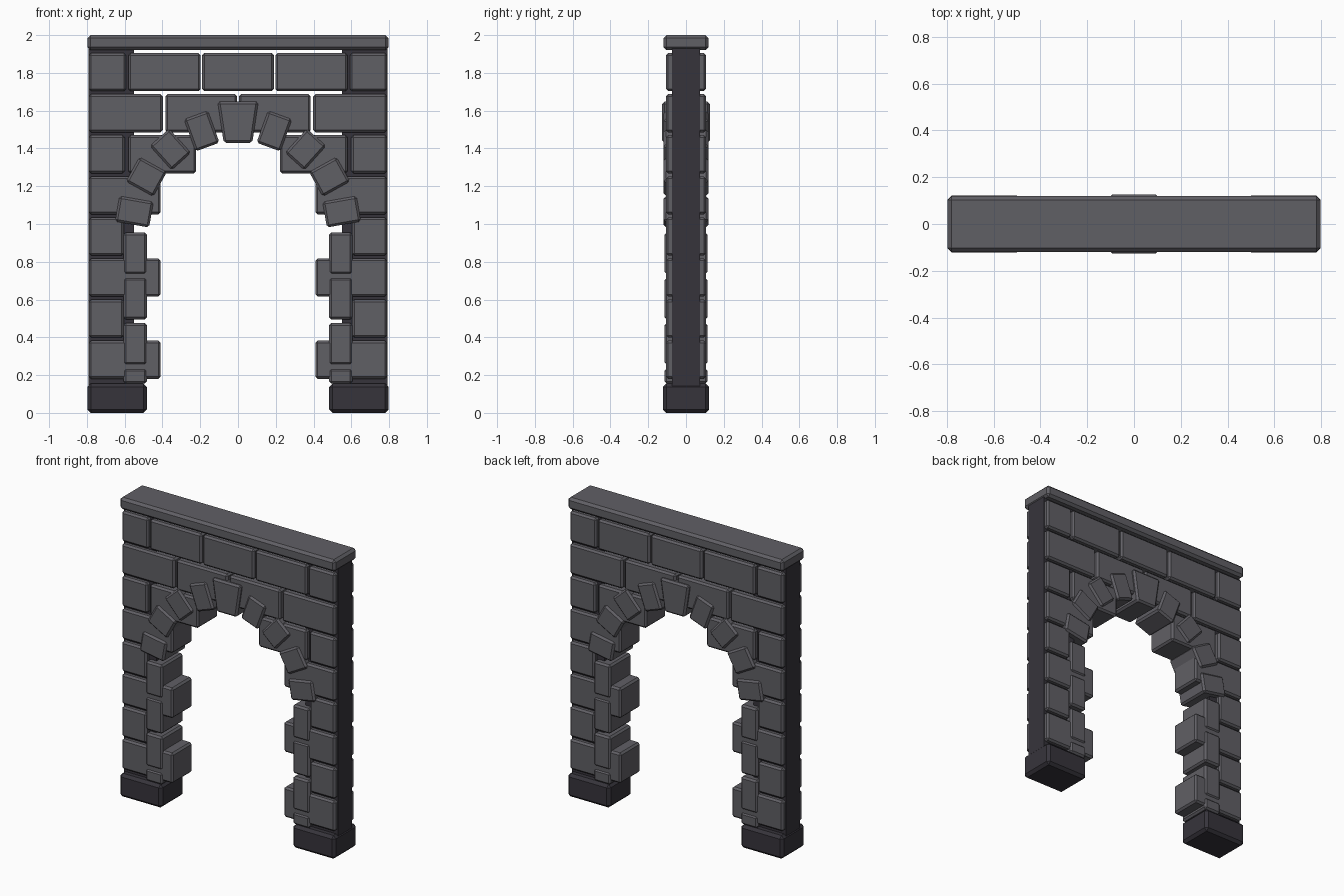
import bpy, bmesh, math
from mathutils import Matrix

if "Cube" in bpy.data.objects:
    bpy.data.objects.remove(bpy.data.objects["Cube"])


def material(name, rgb):
    m = bpy.data.materials.new(name)
    m.diffuse_color = (*rgb, 1)
    m.use_nodes = True
    m.node_tree.nodes["Principled BSDF"].inputs["Base Color"].default_value = m.diffuse_color
    return m


STONE = material("grey stone", (0.118, 0.115, 0.130))
DARK = material("dark stone", (0.037, 0.034, 0.044))


def block(name, x0, x1, z0, z1, depth, mat=STONE, bevel=0.012, tilt=0, taper=1):
    """Chamfered block; taper narrows the bottom, tilt leans it in the wall plane."""
    bm = bmesh.new()
    bmesh.ops.create_cube(bm, size=1)
    for v in bm.verts:
        v.co.x *= (x1 - x0) * (taper if v.co.z < 0 else 1)
        v.co.y *= 2 * depth
        v.co.z *= z1 - z0
    if bevel:
        bmesh.ops.bevel(bm, geom=bm.edges[:], offset=bevel, segments=1,
                        profile=0.5, affect='EDGES')
    place = Matrix.Translation(((x0 + x1) / 2, 0, (z0 + z1) / 2))
    bm.transform(place @ Matrix.Rotation(tilt, 4, 'Y'))
    mesh = bpy.data.meshes.new(name)
    bm.to_mesh(mesh)
    bm.free()
    mesh.materials.append(mat)
    ob = bpy.data.objects.new(name, mesh)
    bpy.context.collection.objects.link(ob)


def pair(name, x0, x1, z0, z1, depth, tilt=0, **kw):
    """The same block on the right and left."""
    block(name + "_right", x0, x1, z0, z1, depth, tilt=tilt, **kw)
    block(name + "_left", -x1, -x0, z0, z1, depth, tilt=-tilt, **kw)


# Cap, footings and mortar cores
block("cap", -0.797, 0.797, 1.92, 2.0, 0.119, bevel=0.016)
pair("footing", 0.483, 0.797, 0, 0.155, 0.122, mat=DARK, bevel=0.018)
pair("mortar_core", 0.55, 0.792, 0.14, 1.93, 0.075, mat=DARK, bevel=0)

# Wall courses in running bond, top to bottom: x spans of the right half
END = 0.789
courses = [
    [(0.198, 0.581), (0.592, END)],
    [(0.005, 0.385), (0.398, END)],
    [(0.222, 0.581), (0.599, END)],
    [(0.410, END)],
    [(0.604, END)],
    [(0.410, END)],
    [(0.604, END)],
    [(0.410, END)],
]
for row, spans in enumerate(courses):
    top = 1.905 - 0.2175 * row
    for i, (a, b) in enumerate(spans):
        pair(f"wall_block_{row}_{i}", a, b, top - 0.202, top, 0.106)
block("wall_block_middle", -0.19, 0.19, 1.703, 1.905, 0.106)

# Jamb stones lining the opening
for i, (z0, z1) in enumerate([(0.155, 0.235), (0.255, 0.475),
                              (0.495, 0.715), (0.735, 0.955)]):
    pair(f"jamb_stone_{i}", 0.482, 0.606, z0, z1, 0.114)

# Arch stones: centre x, centre z, width, height, lean in degrees
for i, (x, z, w, h, a) in enumerate([(0.192, 1.492, 0.135, 0.18, 20),
                                     (0.358, 1.395, 0.137, 0.172, 42),
                                     (0.485, 1.250, 0.148, 0.165, 61),
                                     (0.549, 1.065, 0.137, 0.183, 80)]):
    pair(f"arch_stone_{i}", x - w / 2, x + w / 2, z - h / 2, z + h / 2, 0.118,
         tilt=math.radians(a))
block("keystone", -0.108, 0.108, 1.43, 1.648, 0.126, taper=0.70)
